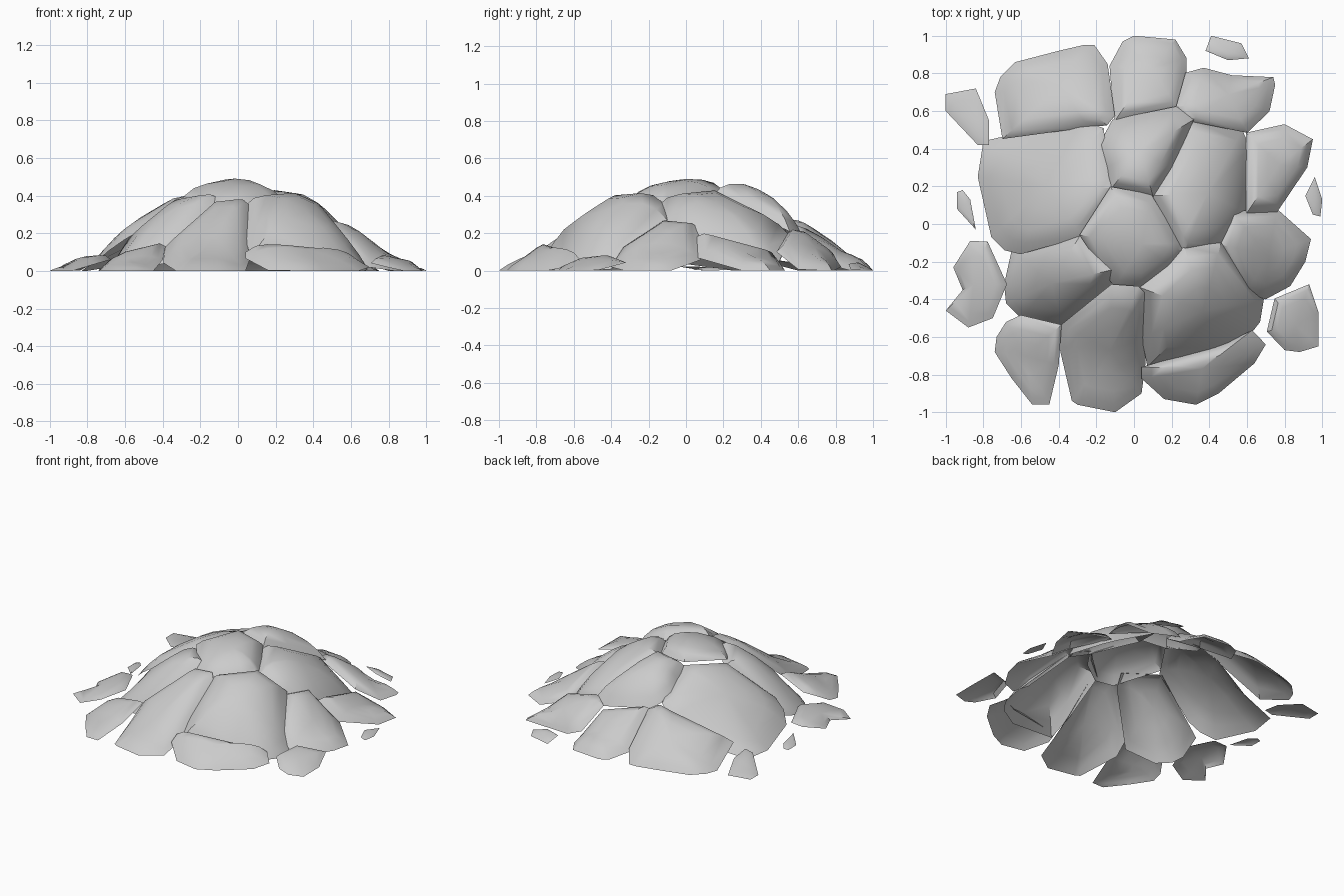
import bpy, bmesh
from mathutils import Vector


def rock(name, low, high, bulge, outline, curve=1.2):
    """Open stone shell: rim leans uphill from low to high, top bulges over it."""
    pts = [Vector(p) for p in outline]
    c = sum(pts, Vector((0, 0))) / len(pts)
    up = -c.normalized()                      # uphill is toward the pile's middle
    d = [p.dot(up) for p in pts]
    d0, d1 = min(d), max(d)

    def rim(p):
        t = max(0, (p.dot(up) - d0) / (d1 - d0))
        return max(0, low + (high - low) * t ** curve)

    bm = bmesh.new()
    rings = []
    # rim, then rings climbing to the crown
    for s in (1, 0.86, 0.66, 0.36):
        ring = []
        for p in pts:
            q = c + (p - c) * s
            z = rim(q) + bulge * (1 - s ** 2.5)
            if s == 1 and z > 0.06:           # raised edges reach under the neighbours
                q = c + (p - c) * 1.03
                z -= 0.02
            ring.append(bm.verts.new((q.x, q.y, z)))
        rings.append(ring)
    n = len(pts)
    for a, b in zip(rings, rings[1:]):
        for i in range(n):
            j = (i + 1) % n
            bm.faces.new((a[i], a[j], b[j], b[i]))
    crown = bm.verts.new((c.x, c.y, rim(c) + bulge))
    for i in range(n):
        bm.faces.new((rings[-1][i], rings[-1][(i + 1) % n], crown))
    bmesh.ops.recalc_face_normals(bm, faces=bm.faces)
    if sum(f.normal.z * f.calc_area() for f in bm.faces) < 0:
        bmesh.ops.reverse_faces(bm, faces=bm.faces)
    me = bpy.data.meshes.new(name)
    bm.to_mesh(me)
    bm.free()
    ob = bpy.data.objects.new(name, me)
    bpy.context.collection.objects.link(ob)
    bpy.ops.object.select_all(action='DESELECT')
    ob.select_set(True)
    bpy.context.view_layer.objects.active = ob
    bpy.ops.object.shade_smooth_by_angle(angle=0.7)


# top of the pile
rock("top_stone", .34, .45, .09,
     [(-.12, .19), (.09, .15), (.24, -.1), (.26, -.14), (.2, -.23), (.04, -.34), (-.1, -.33),
      (-.28, -.06)], 1)
rock("upper_back_stone", .2, .42, .12,
     [(-.18, .42), (-.11, .55), (.23, .62), (.31, .55), (.2, .3), (.1, .15), (-.12, .19), (-.14, .3)], 1)
rock("upper_right_stone", .07, .4, .13,
     [(.3, .55), (.57, .49), (.61, .4), (.6, .06), (.46, -.11), (.27, -.14), (.24, -.1), (.09, .15)], 1)

# large stones on the slopes
rock("left_stone", -.07, .42, .12,
     [(-.8, .44), (-.54, .5), (-.28, .54), (-.17, .5), (-.14, .25), (-.12, .19),
      (-.28, -.06), (-.6, -.15), (-.68, -.13), (-.75, -.06), (-.83, .25)])
rock("front_left_stone", -.07, .4, .16,
     [(-.65, -.14), (-.28, -.05), (-.1, -.24), (-.13, -.32), (-.38, -.54), (-.6, -.5),
      (-.68, -.42), (-.69, -.32)])
rock("front_right_stone", -.05, .38, .2,
     [(.04, -.34), (.27, -.13), (.46, -.11), (.69, -.4), (.67, -.52), (.6, -.61), (.45, -.7),
      (.08, -.75), (.05, -.6)])
rock("front_stone", -.07, .4, .1,
     [(-.12, -.33), (.02, -.34), (.05, -.37), (.06, -.6), (.06, -.75), (.04, -.9), (-.1, -1),
      (-.3, -.96), (-.33, -.94), (-.39, -.65), (-.38, -.54)], 1.5)
rock("back_left_stone", -.08, .27, .12,
     [(-.63, .86), (-.4, .92), (-.27, .95), (-.21, .95), (-.14, .85), (-.11, .58), (-.15, .53),
      (-.25, .52), (-.69, .46), (-.74, .7), (-.71, .78)])
rock("back_stone", -.08, .25, .09,
     [(-.13, .84), (-.06, .97), (0, 1), (.22, .98), (.28, .88), (.28, .8), (.23, .62), (-.1, .55)])
rock("back_right_stone", -.08, .22, .08,
     [(.28, .8), (.37, .83), (.52, .79), (.74, .78), (.75, .74), (.72, .6), (.6, .49), (.3, .55),
      (.23, .62)])
rock("right_front_stone", -.08, .27, .1,
     [(.46, -.11), (.52, .06), (.76, .08), (.94, -.08), (.91, -.2), (.83, -.33), (.7, -.4), (.6, -.36)])
rock("right_back_stone", -.1, .2, .08,
     [(.6, .06), (.6, .48), (.8, .53), (.95, .45), (.92, .3), (.76, .07)])

# low stones around the foot
rock("foot_left_stone", -.05, .15, .05,
     [(-.6, -.49), (-.39, -.54), (-.4, -.75), (-.45, -.96), (-.54, -.96), (-.65, -.82),
      (-.74, -.68), (-.73, -.6), (-.68, -.52)])
rock("foot_right_stone", -.04, .12, .08,
     [(.05, -.76), (.12, -.74), (.5, -.63), (.62, -.57), (.7, -.64), (.64, -.74), (.45, -.9),
      (.33, -.96), (.16, -.93), (.05, -.82)])

# loose flat stones
rock("loose_stone_a", -.03, .06, .02,
     [(-1, .69), (-.84, .72), (-.77, .55), (-.77, .42), (-.83, .42), (-1, .6)], 1)
rock("loose_stone_b", -.03, .08, .03,
     [(-.87, -.09), (-.78, -.1), (-.68, -.32), (-.75, -.5), (-.88, -.55), (-1, -.46),
      (-.91, -.35), (-.96, -.23)], 1)
rock("loose_stone_c", -.03, .08, .03,
     [(.93, -.32), (.75, -.4), (.71, -.57), (.8, -.67), (.88, -.68), (.98, -.65), (.98, -.47)], 1)
rock("loose_stone_d", -.02, .04, .02,
     [(.41, 1), (.57, .96), (.61, .88), (.5, .87), (.38, .92)], 1)
rock("loose_stone_e", 0, .015, .01,
     [(.96, .25), (.91, .15), (.95, .05), (.99, .04), (1, .13)], 1)
rock("loose_stone_f", 0, .02, .01,
     [(-.94, .17), (-.91, .18), (-.87, .13), (-.84, -.03), (-.94, .08)], 1)
